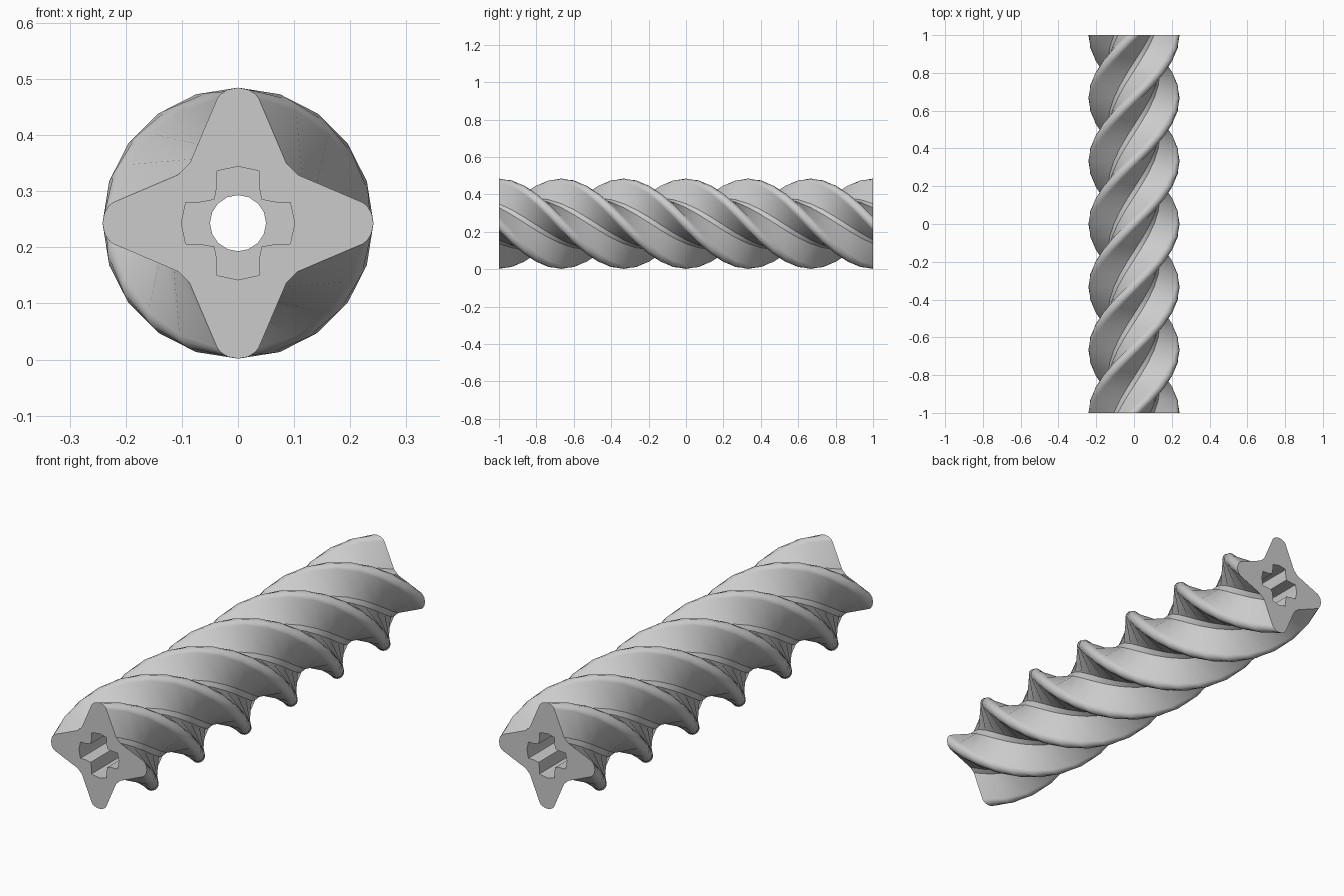
import bpy, bmesh, math
from mathutils import Vector

cube = bpy.data.objects.get("Cube")
if cube:
    bpy.data.objects.remove(cube)

CENTRE_Z = 0.243
SLICES = 30                 # 18 degrees of twist per slice
TWIST = math.radians(540)
POCKET_DEPTH = 0.3


def four_fold(points):
    """Repeat a quarter outline, clockwise around the axis."""
    out = []
    for _ in range(4):
        out += points
        points = [(z, -x) for x, z in points]
    return out


# Cross-sections: rounded star lobe, keyed socket, round bore
lobe = four_fold([(-0.086, 0.107), (-0.037, 0.222), (-0.031, 0.230), (-0.018, 0.238),
                  (0, 0.2415), (0.018, 0.238), (0.031, 0.230), (0.037, 0.222),
                  (0.086, 0.107)])
socket = four_fold([(-0.042, 0.042), (-0.037, 0.068), (-0.037, 0.093), (0, 0.101),
                    (0.037, 0.093), (0.037, 0.068)])
bore = [(0.05 * math.sin(a), 0.05 * math.cos(a))
        for a in (math.tau * i / 16 for i in range(16))]

bm = bmesh.new()


def ring(outline, y, angle=0):
    c, s = math.cos(angle), math.sin(angle)
    return [bm.verts.new((x * c + z * s, y, z * c - x * s + CENTRE_Z)) for x, z in outline]


def bridge(a, b):
    for i in range(len(a)):
        j = (i + 1) % len(a)
        bm.faces.new((a[i], a[j], b[j], b[i]))


def fill_between(outer, inner, direction):
    edges = []
    for loop in (outer, inner):
        for i, v in enumerate(loop):
            w = loop[(i + 1) % len(loop)]
            edges.append(bm.edges.get((v, w)) or bm.edges.new((v, w)))
    bmesh.ops.triangle_fill(bm, edges=edges, use_beauty=True, use_dissolve=False,
                            normal=Vector((0, direction, 0)))


# Twisted outer surface
rings = [ring(lobe, -1 + 2 * i / SLICES, TWIST * i / SLICES) for i in range(SLICES + 1)]
for a, b in zip(rings, rings[1:]):
    bridge(a, b)

# Straight bore joining a keyed socket at each end
bore_ends = []
for end, side in ((rings[0], -1), (rings[-1], 1)):
    mouth = ring(socket, side)
    floor = ring(socket, side * (1 - POCKET_DEPTH))
    bore_end = ring(bore, side * (1 - POCKET_DEPTH))
    bridge(mouth, floor)
    fill_between(end, mouth, side)
    fill_between(floor, bore_end, side)
    bore_ends.append(bore_end)
bridge(*bore_ends)
bmesh.ops.recalc_face_normals(bm, faces=bm.faces[:])

mesh = bpy.data.meshes.new("twisted_shaft")
bm.to_mesh(mesh)
bm.free()
shaft = bpy.data.objects.new("twisted_shaft", mesh)
bpy.context.collection.objects.link(shaft)

# Plain grey material
grey = bpy.data.materials.new("light_grey")
grey.use_nodes = True
colour = (0.6, 0.6, 0.6, 1)
grey.diffuse_color = colour
grey.node_tree.nodes["Principled BSDF"].inputs["Base Color"].default_value = colour
mesh.materials.append(grey)

bpy.ops.object.select_all(action="DESELECT")
shaft.select_set(True)
bpy.context.view_layer.objects.active = shaft
bpy.ops.object.shade_smooth_by_angle(angle=math.radians(30))
